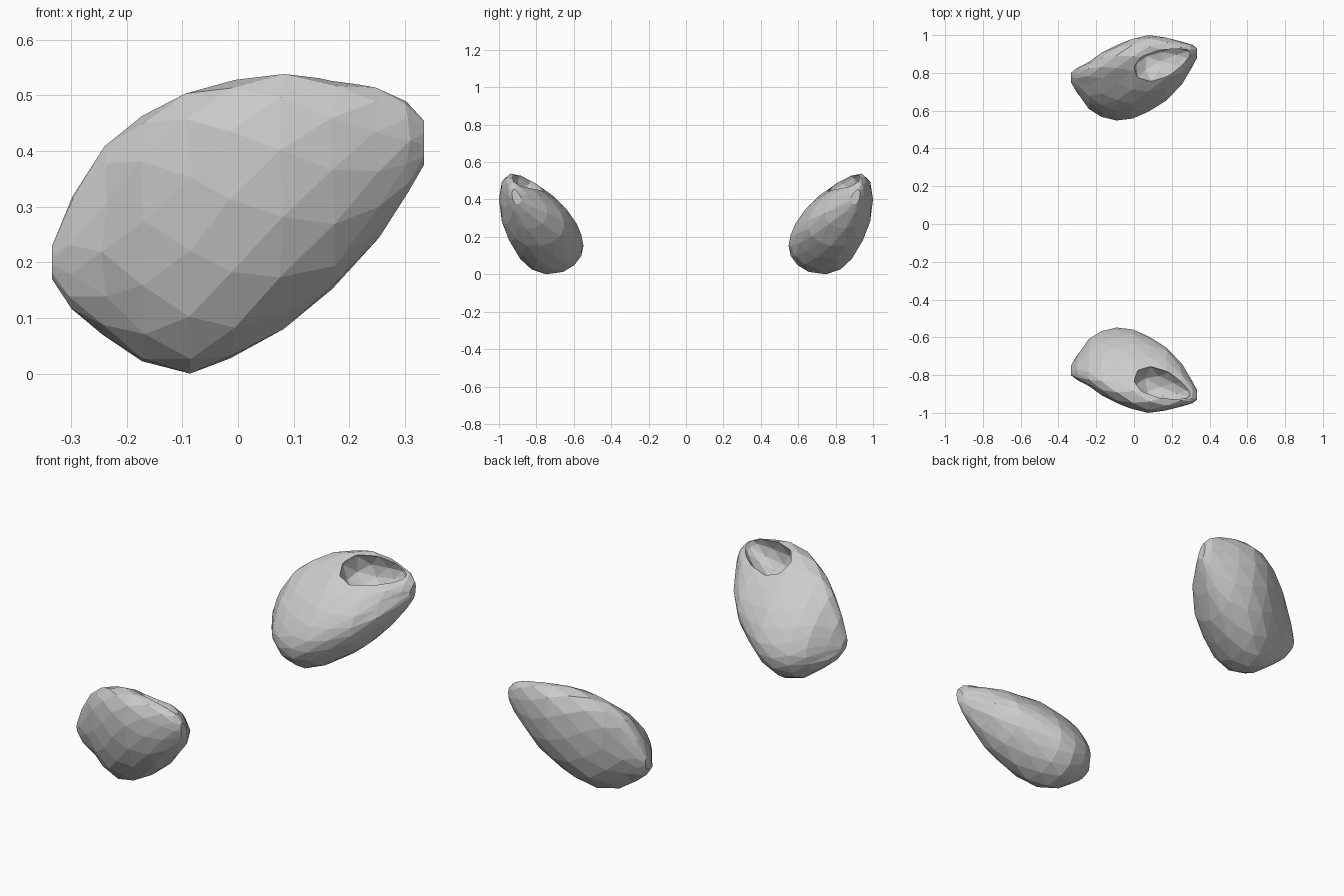
import bpy, bmesh, math, random
from mathutils import Vector, Matrix

if "Cube" in bpy.data.objects:
    bpy.data.objects.remove(bpy.data.objects["Cube"])

# Cross-sections along x: x, z low, z high, y inner, y outer
SECTIONS = [
    (-0.334, 0.17, 0.23, 0.75, 0.80),
    (-0.30, 0.115, 0.32, 0.69, 0.825),
    (-0.24, 0.07, 0.41, 0.61, 0.86),
    (-0.17, 0.02, 0.465, 0.565, 0.908),
    (-0.09, 0.00, 0.505, 0.548, 0.95),
    (-0.01, 0.025, 0.53, 0.555, 0.982),
    (0.08, 0.08, 0.54, 0.595, 1.00),
    (0.17, 0.15, 0.53, 0.65, 0.99),
    (0.25, 0.245, 0.515, 0.74, 0.968),
    (0.305, 0.325, 0.49, 0.83, 0.95),
    (0.334, 0.375, 0.455, 0.88, 0.93),
]
SIDES = 16


def shell_mesh(name):
    """Egg-shaped outer body lofted through leaning oval sections."""
    rng = random.Random(4)
    bm = bmesh.new()
    rings = []
    for i, (x, z0, z1, y0, y1) in enumerate(SECTIONS):
        ring = []
        for k in range(SIDES):
            t = 2 * math.pi * (k + 0.5 * (i % 2)) / SIDES
            lean = 0.41 + 0.37 * math.sin(t)
            c = math.cos(t)
            if c < 0:  # fuller inner side
                c = -abs(c) ** 0.8
            j = 0.005 if 0 < i < len(SECTIONS) - 1 else 0.0
            ring.append(bm.verts.new((
                x + rng.uniform(-j, j),
                (y0 + y1) / 2 + (y1 - y0) / 2 * c,
                (z0 + z1) / 2 + (z1 - z0) / 2 * math.sin(t + lean))))
        rings.append(ring)
    for i, (a, b) in enumerate(zip(rings, rings[1:])):
        for k in range(SIDES):
            n = (k + 1) % SIDES
            if i % 2 == 0:
                bm.faces.new((a[k], a[n], b[k]))
                bm.faces.new((a[n], b[n], b[k]))
            else:
                bm.faces.new((a[k], a[n], b[n]))
                bm.faces.new((a[k], b[n], b[k]))
    bm.faces.new(rings[0])
    bm.faces.new(rings[-1])
    bmesh.ops.recalc_face_normals(bm, faces=bm.faces)
    me = bpy.data.meshes.new(name)
    bm.to_mesh(me)
    bm.free()
    return me


def hollow_mesh(name):
    """Long scoop, deepest at its rear end, running out to the tip."""
    long_axis = Vector((0.30, 0.09, 0.04)).normalized()
    out = Vector((0.05, -0.5, 0.85))
    out = (out - long_axis * out.dot(long_axis)).normalized()
    side = out.cross(long_axis)
    frame = Matrix((long_axis, side, out)).transposed()
    bm = bmesh.new()
    bmesh.ops.create_icosphere(bm, subdivisions=2, radius=1)
    for v in bm.verts:
        u, s, w = v.co
        taper = 1.0 - 0.4 * u
        v.co = Vector((0.155, 0.855, 0.485)) + frame @ Vector(
            (u * 0.165, s * 0.085 * taper, w * 0.11 * taper))
    bmesh.ops.recalc_face_normals(bm, faces=bm.faces)
    me = bpy.data.meshes.new(name)
    bm.to_mesh(me)
    bm.free()
    return me


def add(name, me):
    ob = bpy.data.objects.new(name, me)
    bpy.context.collection.objects.link(ob)
    return ob


# Back ear: body with the hollow cut into its upper inner side
ear = add("ear_back", shell_mesh("ear_back"))
cutter = add("hollow_cutter", hollow_mesh("hollow_cutter"))
cutter.hide_render = True
mod = ear.modifiers.new("hollow", 'BOOLEAN')
mod.operation = 'DIFFERENCE'
mod.solver = 'EXACT'
mod.object = cutter
dg = bpy.context.evaluated_depsgraph_get()
cut = bpy.data.meshes.new_from_object(ear.evaluated_get(dg))
ear.modifiers.clear()
ear.data = cut
bpy.data.objects.remove(cutter)

# Front ear: mirror image across y = 0
mirror = cut.copy()
mirror.transform(Matrix.Scale(-1, 4, (0, 1, 0)))
mirror.flip_normals()
add("ear_front", mirror)
